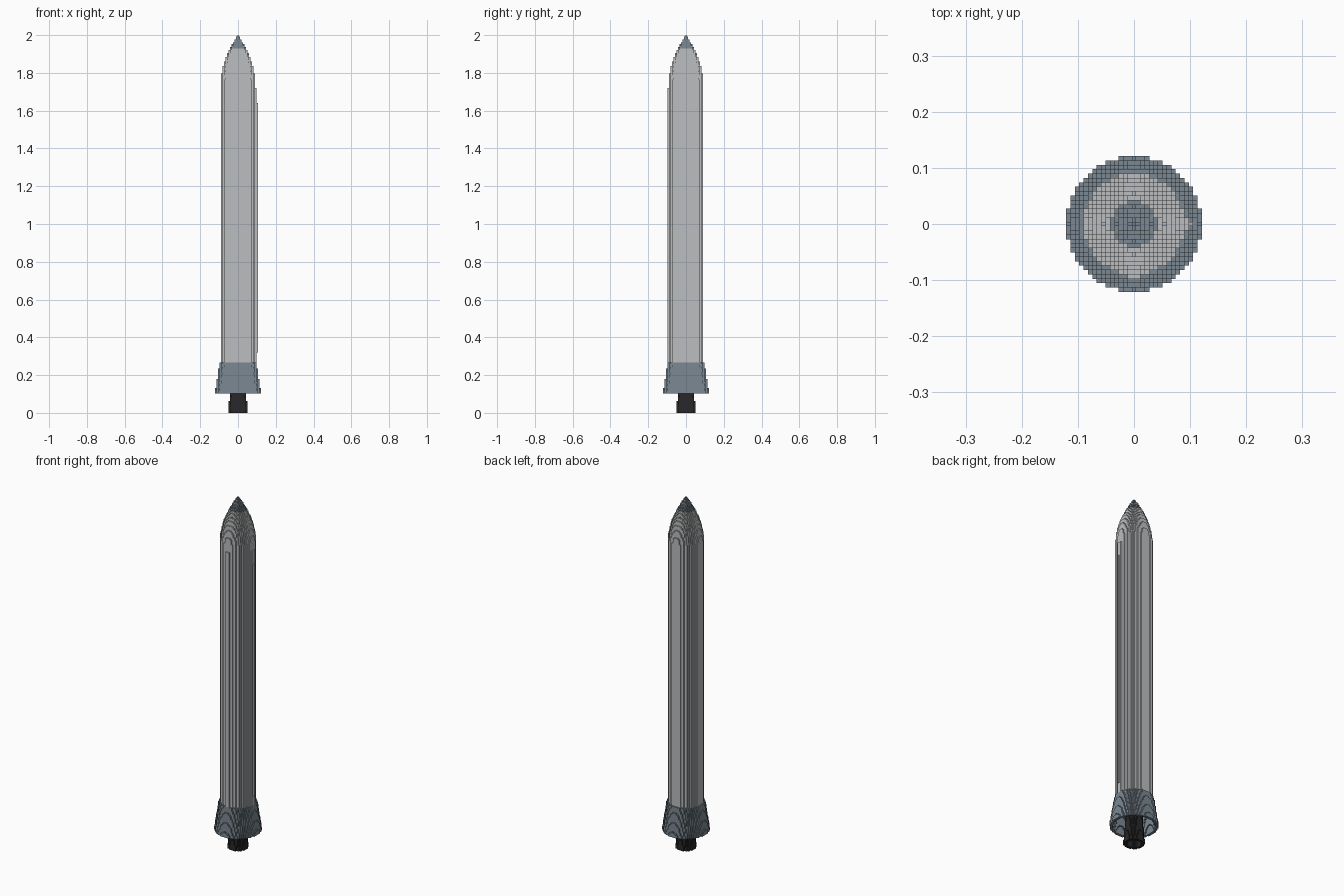
import bpy
import bmesh

cube = bpy.data.objects.get("Cube")
if cube:
    bpy.data.objects.remove(cube)

LAYERS = 256
U = 2 / LAYERS  # edge length of one block


def make_material(name, rgb):
    mat = bpy.data.materials.new(name)
    mat.use_nodes = True
    color = (*rgb, 1)
    mat.diffuse_color = color
    mat.node_tree.nodes["Principled BSDF"].inputs["Base Color"].default_value = color
    return mat


pale_grey = make_material("pale_grey", (0.5, 0.51, 0.52))
slate_grey = make_material("slate_grey", (0.2, 0.25, 0.29))
soot_black = make_material("soot_black", (0.022, 0.022, 0.023))


def disc(radius, inner=0):
    """Blocks whose centres lie in a disc or ring."""
    n = int(radius) + 1
    span = range(-n, n + 1)
    return frozenset((x, y) for x in span for y in span
                     if inner ** 2 <= x * x + y * y <= radius ** 2)


def block(x0, x1, y0, y1):
    return frozenset((x, y) for x in range(x0, x1 + 1) for y in range(y0, y1 + 1))


def stepped_part(name, mat, start, end, section):
    """Stack the block cross-sections, joining equal neighbouring layers."""
    slabs = []
    for k in range(start, end):
        cells = section(k)
        if slabs and slabs[-1][2] == cells:
            slabs[-1][1] = k + 1
        else:
            slabs.append([k, k + 1, cells])
    bm = bmesh.new()

    def face(points):
        bm.faces.new([bm.verts.new((x * U, y * U, z * U)) for x, y, z in points])

    empty = frozenset()
    for i, (low, high, cells) in enumerate(slabs):
        above = slabs[i + 1][2] if i + 1 < len(slabs) else empty
        below = slabs[i - 1][2] if i else empty
        for x, y in cells:
            corners = [(x - .5, y - .5), (x + .5, y - .5),
                       (x + .5, y + .5), (x - .5, y + .5)]
            steps = [(0, -1), (1, 0), (0, 1), (-1, 0)]
            for j, (dx, dy) in enumerate(steps):
                if (x + dx, y + dy) not in cells:
                    a, b = corners[j], corners[(j + 1) % 4]
                    face([(*a, low), (*b, low), (*b, high), (*a, high)])
            if (x, y) not in above:
                face([(*c, high) for c in corners])
            if (x, y) not in below:
                face([(*c, low) for c in reversed(corners)])
    bmesh.ops.remove_doubles(bm, verts=bm.verts, dist=U / 100)
    mesh = bpy.data.meshes.new(name)
    bm.to_mesh(mesh)
    bm.free()
    mesh.materials.append(mat)
    obj = bpy.data.objects.new(name, mesh)
    bpy.context.collection.objects.link(obj)


NOZZLE_TOP, SKIRT_BASE, SKIRT_TOP = 33, 13, 34
SHOULDER, TIP_BASE = 223, 247


def hull_radius(k):
    """Straight tube that curves into a pointed nose."""
    t = max(0, (k + .5 - SHOULDER) / (LAYERS - SHOULDER))
    return 11.5 * (1 - t ** 2)


def skirt_section(k):
    t = (k - SKIRT_BASE) / (SKIRT_TOP - 1 - SKIRT_BASE)
    r = 15.45 - 2.95 * t
    return disc(r, r - 1.6)


def nozzle_section(k):
    r = 6.6 - 2.6 * k / NOZZLE_TOP
    return disc(r, r - 1.6)


def hull_section(k):
    return disc(hull_radius(k))


# Hull and nose
stepped_part("hull", pale_grey, NOZZLE_TOP, TIP_BASE, hull_section)
stepped_part("nose_tip", slate_grey, TIP_BASE, LAYERS, hull_section)

# Hollow flared skirt and engine bell
stepped_part("flared_skirt", slate_grey, SKIRT_BASE, SKIRT_TOP, skirt_section)
stepped_part("engine_nozzle", soot_black, 0, NOZZLE_TOP, nozzle_section)

# Raised strips on the left and front, and the cable duct
stepped_part("left_strip", pale_grey, SKIRT_TOP, 220, lambda k: block(12, 12, -1, 1))
stepped_part("front_strip", pale_grey, SKIRT_TOP, 220, lambda k: block(-1, 1, -12, -12))
stepped_part("cable_duct", pale_grey, 41, 210, lambda k: block(13, 13, 0, 0))
